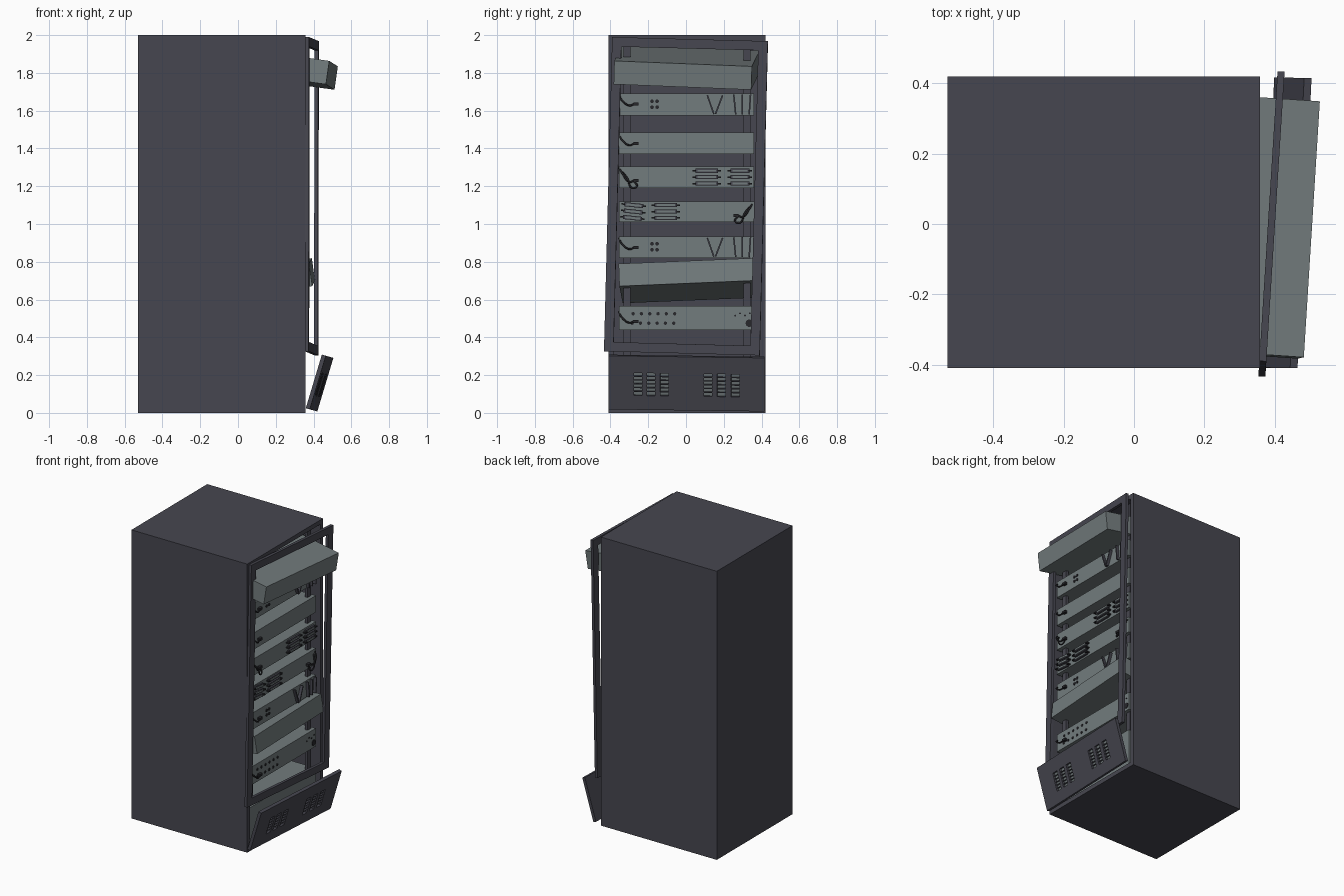
import bpy, bmesh, math
from mathutils import Matrix

if "Cube" in bpy.data.objects:
    bpy.data.objects.remove(bpy.data.objects["Cube"])


def material(name, r, g, b):
    m = bpy.data.materials.new(name)
    m.diffuse_color = (r, g, b, 1)
    m.use_nodes = True
    m.node_tree.nodes["Principled BSDF"].inputs["Base Color"].default_value = m.diffuse_color
    return m


CASE = material("dark slate", 0.062, 0.062, 0.08)
GREY = material("unit grey", 0.17, 0.20, 0.205)
BLACK = material("cable black", 0.02, 0.02, 0.024)


def boxes(name, spans, mat, loc=(0, 0, 0), rot=(0, 0, 0)):
    """One mesh of boxes, each given as (x0, x1, y0, y1, z0, z1); rot in degrees."""
    bm = bmesh.new()
    for x0, x1, y0, y1, z0, z1 in spans:
        m = Matrix.Translation(((x0 + x1) / 2, (y0 + y1) / 2, (z0 + z1) / 2))
        m = m @ Matrix.Diagonal((x1 - x0, y1 - y0, z1 - z0, 1))
        bmesh.ops.create_cube(bm, size=1, matrix=m)
    me = bpy.data.meshes.new(name)
    bm.to_mesh(me)
    bm.free()
    me.materials.append(mat)
    ob = bpy.data.objects.new(name, me)
    ob.location = loc
    ob.rotation_euler = [math.radians(a) for a in rot]
    bpy.context.collection.objects.link(ob)
    return ob


def dots(name, points, radius, x):
    """Thin round ports on a unit front."""
    bm = bmesh.new()
    for y, z in points:
        m = Matrix.Translation((x, y, z)) @ Matrix.Rotation(math.pi / 2, 4, 'Y')
        bmesh.ops.create_cone(bm, cap_ends=True, segments=10, radius1=radius,
                              radius2=radius, depth=0.008, matrix=m)
    me = bpy.data.meshes.new(name)
    bm.to_mesh(me)
    bm.free()
    me.materials.append(BLACK)
    bpy.context.collection.objects.link(bpy.data.objects.new(name, me))


def cable(name, points, radius=0.005):
    """Smooth tube through (x, y, z) points."""
    cu = bpy.data.curves.new(name, 'CURVE')
    cu.dimensions = '3D'
    cu.bevel_depth = radius
    cu.bevel_resolution = 1
    cu.resolution_u = 5
    cu.use_fill_caps = True
    sp = cu.splines.new('BEZIER')
    sp.bezier_points.add(len(points) - 1)
    for bp, p in zip(sp.bezier_points, points):
        bp.co = p
        bp.handle_left_type = bp.handle_right_type = 'AUTO'
    cu.materials.append(BLACK)
    bpy.context.collection.objects.link(bpy.data.objects.new(name, cu))


# Cabinet shell, open towards +x
X0, X1, Y0, Y1, W = -0.53, 0.358, -0.41, 0.42, 0.03
boxes("cabinet_shell", [
    (X0, X0 + W, Y0, Y1, 0, 2),
    (X0 + W, X1, Y0, Y0 + W, 0, 2),
    (X0 + W, X1, Y1 - W, Y1, 0, 2),
    (X0 + W, X1, Y0 + W, Y1 - W, 0, W),
    (X0 + W, X1, Y0 + W, Y1 - W, 2 - W, 2)], CASE)

# Mounting rails at the front and back
boxes("mounting_rails", [(x, x + 0.02, y, y + 0.036, W, 2 - W)
                         for x in (0.30, -0.42) for y in (-0.33, 0.305)], CASE)

# Leaning door frame
dw, dh, dt, df = 0.413, 0.832, 0.01, 0.05
boxes("door_frame", [
    (-dt, dt, -dw, -dw + df, -dh, dh),
    (-dt, dt, dw - df, dw, -dh, dh),
    (-dt, dt, -dw + df, dw - df, dh - df, dh),
    (-dt, dt, -dw + df, dw - df, -dh, -dh + df)], CASE,
    (0.391, 0, 1.147), (-1.5, 0, -3.6))

# Fallen lower panel with six slatted vents
vents = [(c - 0.022, c + 0.022) for c in (-0.257, -0.188, -0.117, 0.114, 0.185, 0.259)]
t, lo, hi = 0.011, -0.07, 0.055
edges = [-0.413] + [v for pair in vents for v in pair] + [0.413]
panel = [(-t, t, -0.413, 0.413, -0.148, lo), (-t, t, -0.413, 0.413, hi, 0.148)]
panel += [(-t, t, edges[i], edges[i + 1], lo, hi) for i in range(0, len(edges), 2)]
pose = ((0.432, 0.003, 0.158), (-0.8, 16.7, -3))
boxes("lower_panel", panel, CASE, *pose)
boxes("vent_slats", [(-0.006, 0.006, a, b, lo + k * 0.0208 - 0.002, lo + k * 0.0208 + 0.002)
                     for a, b in vents for k in range(1, 6)], CASE, *pose)
boxes("vent_backing", [(-0.009, -0.005, a, b, lo, hi) for a, b in vents], GREY, *pose)

# Straight rack units and the base block behind the panel
F = 0.345
for i, (z0, z1) in enumerate([(1.575, 1.69), (1.37, 1.485), (1.19, 1.305),
                              (1.01, 1.12), (0.82, 0.935), (0.44, 0.565)]):
    boxes(f"rack_unit_{i + 1}", [(-0.38, F, -0.355, 0.36, z0, z1)], GREY)
boxes("base_unit", [(-0.38, F, -0.36, 0.36, 0.04, 0.29)], GREY)

# Two units sliding out at an angle
boxes("fallen_top_unit", [(-0.6, 0, -0.365, 0.365, -0.0625, 0.0625)], GREY,
      (0.497, -0.017, 1.787), (-2.3, 8, -3.9))
boxes("tilted_unit", [(-0.65, 0, -0.355, 0.355, -0.06, 0.06)], GREY,
      (0.392, 0, 0.745), (2.4, -8, -1.5))

# Units with round ports and leaning loose cards
for n, z in enumerate((1.632, 0.877)):
    dots(f"ports_{n}", [(y, z + d) for y in (-0.18, -0.153) for d in (-0.013, 0.018)], 0.01, F)
    for k, (y, lean) in enumerate([(0.13, 24), (0.175, -26), (0.258, 7), (0.298, 0), (0.338, -5)]):
        boxes(f"loose_card_{n}_{k}", [(-0.03, 0.02, -0.004, 0.004, -0.053, 0.053)],
              CASE, (F, y, z), (lean * 0.8, 0, 0))

# Units with stacked drives
stacks = [(0.11, 1.248, 0.15, 0), (0.285, 1.248, 0.13, 0),
          (-0.28, 1.066, 0.13, -6), (-0.107, 1.066, 0.15, 0)]
for n, (y, z, w, tilt) in enumerate(stacks):
    h = w / 2
    rows = (-0.034, 0, 0.034)
    pose = ((F, y, z), (tilt, 0, 0))
    boxes(f"drive_stack_{n}", [(-0.01, 0.012, -h + 0.015, h - 0.015, r - 0.011, r + 0.011)
                               for r in rows], CASE, *pose)
    boxes(f"drive_face_{n}", [(0.01, 0.015, -h + 0.025, h - 0.025, r - 0.005, r + 0.005)
                              for r in rows], GREY, *pose)
    boxes(f"drive_handle_{n}", [(0, 0.02, s * (h - 0.009) - 0.009, s * (h - 0.009) + 0.009,
                                 r - 0.004, r + 0.004)
                                for r in rows for s in (-1, 1)], BLACK, *pose)

# Patch unit with two rows of ports
dots("patch_ports", [(-0.28 + 0.044 * k - d, 0.525 - 0.05 * d / 0.005 * 1.0)
                     for k in range(6) for d in (0, 0.005)], 0.009, F)
dots("patch_lights", [(0.26 + 0.026 * k, 0.515 + 0.012 * (k % 2)) for k in range(4)], 0.005, F)
dots("patch_knob", [(0.335, 0.475)], 0.02, F)

# Hanging cables with plugs
for n, (z, s, loop) in enumerate([(1.685, 1, 0), (1.475, 1, 0), (1.30, 1, 1),
                                  (1.115, -1, 1), (0.925, 1, 0), (0.535, 1, 0)]):
    plug_z = z - (0.07 if loop else 0.05)
    cable(f"cable_{n}", [(F - 0.02, -0.355 * s, z), (F + 0.02, -0.335 * s, z - 0.035),
                         (F + 0.02, -0.30 * s, plug_z - 0.008), (F + 0.01, -0.275 * s, plug_z)])
    y = -0.265 * s
    boxes(f"plug_{n}", [(F - 0.005, F + 0.02, y - 0.014, y + 0.014, plug_z - 0.008, plug_z + 0.008)], BLACK)
    if loop:
        cable(f"looped_cable_{n}", [(F - 0.02, -0.35 * s, z - 0.01), (F + 0.025, -0.31 * s, z - 0.06),
                                    (F + 0.025, -0.285 * s, z - 0.11), (F + 0.02, -0.26 * s, z - 0.10),
                                    (F + 0.01, -0.275 * s, z - 0.075)])
